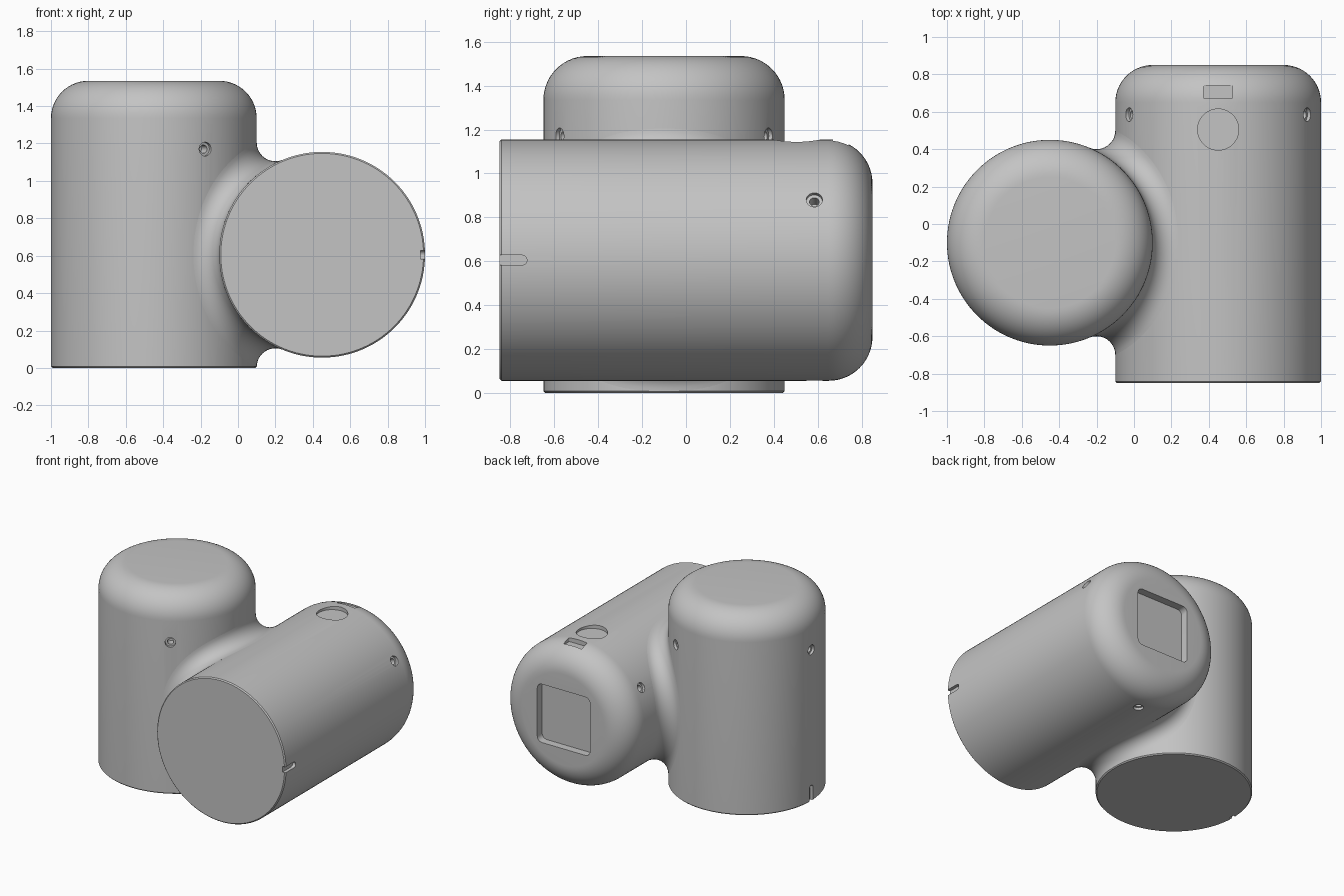
import bpy, bmesh
from math import pi, sin, cos, radians, sqrt
from mathutils import Matrix, Vector

cube = bpy.data.objects.get("Cube")
if cube:
    bpy.data.objects.remove(cube, do_unlink=True)

RADIUS = 0.55      # both cylinders
OFFSET = 0.45      # axis distance from the centre plane
BLEND = 0.1        # concave blend radius
AXIS_Y, AXIS_Z = -0.1, 0.605
TALL, LONG = 1.535, 1.7

grey = bpy.data.materials.new("matte_grey")
grey.use_nodes = True
grey.diffuse_color = (0.55, 0.55, 0.55, 1)
grey.node_tree.nodes["Principled BSDF"].inputs["Base Color"].default_value = grey.diffuse_color


def skin(bm, rings, frame, closed=False):
    """Bridge equal-length rings into a solid; cap the ends or close the loop."""
    loops = [[bm.verts.new(frame @ Vector(p)) for p in ring] for ring in rings]
    n = len(loops[0])
    pairs = list(zip(loops, loops[1:]))
    if closed:
        pairs.append((loops[-1], loops[0]))
    else:
        bm.faces.new(loops[0][::-1])
        bm.faces.new(loops[-1])
    for a, b in pairs:
        for i in range(n):
            j = (i + 1) % n
            bm.faces.new((a[i], a[j], b[j], b[i]))


def lathe(bm, profile, frame, sides):
    skin(bm, [[(r * cos(2 * pi * i / sides), r * sin(2 * pi * i / sides), h)
               for i in range(sides)] for r, h in profile], frame)


def rounded_prism(bm, length, width, corner, low, high, frame):
    outline = []
    for k, (sx, sy) in enumerate(((1, 1), (-1, 1), (-1, -1), (1, -1))):
        for s in range(7):
            a = (k + s / 6) * pi / 2
            outline.append((sx * (length / 2 - corner) + corner * cos(a),
                            sy * (width / 2 - corner) + corner * sin(a)))
    skin(bm, [[(x, y, z) for x, y in outline] for z in (low, high)], frame)


def make_object(name, bm):
    bmesh.ops.remove_doubles(bm, verts=bm.verts, dist=1e-5)
    bmesh.ops.recalc_face_normals(bm, faces=bm.faces)
    mesh = bpy.data.meshes.new(name)
    bm.to_mesh(mesh)
    bm.free()
    mesh.materials.append(grey)
    obj = bpy.data.objects.new(name, mesh)
    bpy.context.collection.objects.link(obj)
    return obj


def activate(obj):
    bpy.ops.object.select_all(action='DESELECT')
    obj.select_set(True)
    bpy.context.view_layer.objects.active = obj


def combine(obj, tool, operation):
    mod = obj.modifiers.new(operation.lower(), 'BOOLEAN')
    mod.operation, mod.solver, mod.object = operation, 'EXACT', tool
    activate(obj)
    bpy.ops.object.modifier_apply(modifier=mod.name)
    bpy.data.objects.remove(tool, do_unlink=True)


def body(name, length, frame):
    """Cylinder with a tiny base chamfer and a rounded far end."""
    edge, steps = 0.2, 14
    profile = [(RADIUS - 0.008, 0), (RADIUS, 0.008)]
    for s in range(steps + 1):
        a = s / steps * pi / 2
        profile.append((RADIUS - edge + edge * cos(a), length - edge + edge * sin(a)))
    bm = bmesh.new()
    lathe(bm, profile, frame, 120)
    return make_object(name, bm)


def on_side(frame, degrees, height):
    """Frame on the cylinder wall with its z axis pointing outwards."""
    return (frame @ Matrix.Rotation(radians(degrees), 4, 'Z')
            @ Matrix.Translation((RADIUS, 0, height)) @ Matrix.Rotation(pi / 2, 4, 'Y'))


upright = Matrix.Translation((-OFFSET, AXIS_Y, 0))
lying = Matrix.Translation((OFFSET, -LONG / 2, AXIS_Z)) @ Matrix.Rotation(-pi / 2, 4, 'X')

# Two crossed cylinders merged into one housing
housing = body("housing", TALL, upright)
combine(housing, body("lying_cylinder", LONG, lying), 'UNION')

# Cutters: stepped screw holes and alignment slots on both cylinders
bm = bmesh.new()
for frame, first, height, slot in ((upright, 60, 1.17, 180), (lying, 90, 1.435, 0)):
    for k in range(3):
        lathe(bm, [(0.022, -0.08), (0.022, -0.02), (0.037, -0.02), (0.037, 0.04)],
              on_side(frame, first + 120 * k, height), 24)
    rounded_prism(bm, 0.225, 0.045, 0.0224, -0.025, 0.04, on_side(frame, slot, 0.0125))

# Cutters: round recess and small window on top, square pocket in the rounded end
lathe(bm, [(0.11, -0.028), (0.11, 0.04)], on_side(lying, -90, 1.355), 48)
rounded_prism(bm, 0.07, 0.155, 0.008, -0.035, 0.04, on_side(lying, -90, 1.555))
rounded_prism(bm, 0.45, 0.45, 0.04, -0.06, 0.04, lying @ Matrix.Translation((0, 0, LONG)))
combine(housing, make_object("cutters", bm), 'DIFFERENCE')

# Concave blend: a ball rolling along the crease between the cylinders
reach = RADIUS + BLEND
half = reach - OFFSET
rings = []
for i in range(128):
    t = 2 * pi * i / 128
    x = half * cos(2 * t)
    centre = Vector((x, AXIS_Y + sin(t) * sqrt(2 * half * (reach + OFFSET + x)),
                     AXIS_Z + cos(t) * sqrt(2 * half * (reach + OFFSET - x))))
    u = (Vector((-OFFSET, AXIS_Y, centre.z)) - centre).normalized()
    v = (Vector((OFFSET, centre.y, AXIS_Z)) - centre).normalized()
    angle = u.angle(v)
    ring = []
    for s in range(13):
        f = s / 12
        d = (u * sin((1 - f) * angle) + v * sin(f * angle)) / sin(angle)
        ring.append(centre + d * BLEND)
    ring.append(centre + (u + v) * BLEND * 2.5)
    rings.append(ring)
bm = bmesh.new()
skin(bm, rings, Matrix.Identity(4), closed=True)
blend = make_object("crease_blend", bm)

for obj in (housing, blend):
    activate(obj)
    bpy.ops.object.shade_smooth_by_angle(angle=radians(30))
